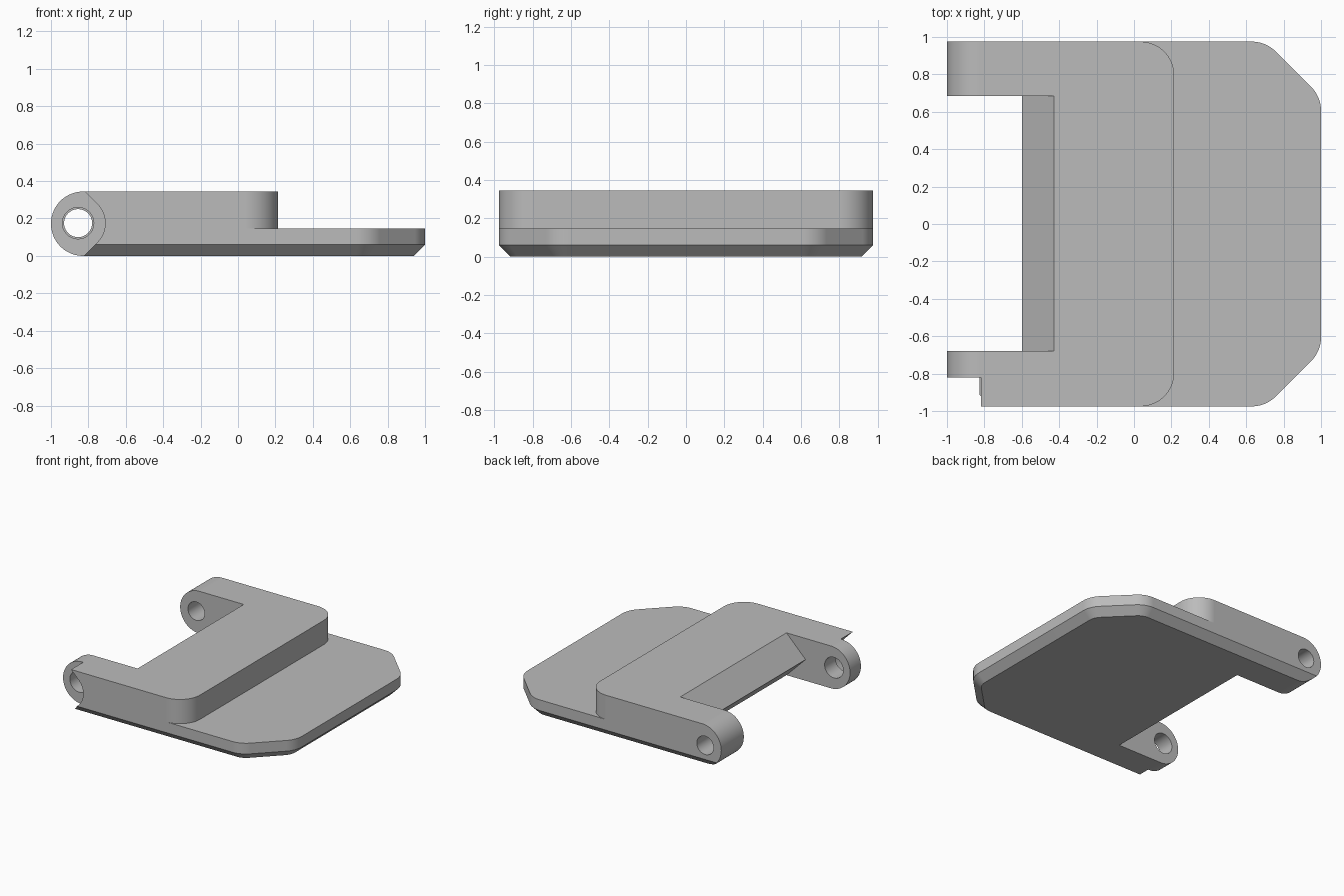
import bpy, bmesh, math
from mathutils import Vector, Matrix

if "Cube" in bpy.data.objects:
    bpy.data.objects.remove(bpy.data.objects["Cube"], do_unlink=True)

HALF_Y, HEIGHT, STEP_Z, CHAMFER = 0.975, 0.344, 0.147, 0.06
PIN_X, PIN_Z = -0.855, 0.175
LUG_R = HEIGHT / 2

grey = bpy.data.materials.new("light_grey")
grey.use_nodes = True
grey.diffuse_color = (0.5, 0.5, 0.5, 1)
grey.node_tree.nodes["Principled BSDF"].inputs["Base Color"].default_value = (0.5, 0.5, 0.5, 1)


def arc(cx, cy, r, start, end, n):
    angles = [math.radians(start + (end - start) * i / n) for i in range(n + 1)]
    return [(cx + r * math.cos(a), cy + r * math.sin(a)) for a in angles]


def fillet(points, r, n=10):
    """Round the corners of a counter-clockwise outline, except its first and last."""
    p = [Vector(q) for q in points]
    out = [p[0]]
    for a, b, c in zip(p, p[1:], p[2:]):
        u, v = (a - b).normalized(), (c - b).normalized()
        ang = u.angle(v)
        centre = b + (u + v).normalized() * (r / math.sin(ang / 2))
        start = b + u * (r / math.tan(ang / 2)) - centre
        out += [centre + Matrix.Rotation((math.pi - ang) * i / n, 2) @ start for i in range(n + 1)]
    return out + [p[-1]]


def loft(name, layers):
    """Closed solid through rings of 3D points."""
    bm = bmesh.new()
    rings = [[bm.verts.new(p) for p in ring] for ring in layers]
    for low, high in zip(rings, rings[1:]):
        for i in range(len(low)):
            j = (i + 1) % len(low)
            bm.faces.new((low[i], low[j], high[j], high[i]))
    bm.faces.new(rings[0][::-1])
    bm.faces.new(rings[-1])
    bmesh.ops.recalc_face_normals(bm, faces=bm.faces)
    mesh = bpy.data.meshes.new(name)
    bm.to_mesh(mesh)
    bm.free()
    mesh.materials.append(grey)
    obj = bpy.data.objects.new(name, mesh)
    bpy.context.collection.objects.link(obj)
    return obj


def plan_layer(outline, z):
    return [(x, y, z) for x, y in outline]


def side_prism(name, profile, y0, y1):
    return loft(name, [[(x, y, z) for x, z in profile] for y in (y0, y1)])


def combine(target, tool, operation):
    mod = target.modifiers.new(operation.lower(), "BOOLEAN")
    mod.object, mod.operation, mod.solver = tool, operation, "EXACT"
    tool.hide_render = True
    bpy.context.view_layer.objects.active = target
    bpy.ops.object.modifier_apply(modifier=mod.name)
    bpy.data.objects.remove(tool, do_unlink=True)


def plate_outline(inset):
    y, x = HALF_Y - inset, 1 - inset
    k = inset * (math.sqrt(2) - 1)
    cx, cy = 0.705 - k, 0.68 - k
    return fillet([(-1.2, -y), (cx, -y), (x, -cy), (x, cy), (cx, y), (-1.2, y)], 0.18 - inset)


# Base plate with cut corners and a bevelled underside
body = loft("hinge_plate", [plan_layer(plate_outline(CHAMFER), 0),
                            plan_layer(plate_outline(0), CHAMFER),
                            plan_layer(plate_outline(0), STEP_Z)])

# Raised block with rounded corners
block = fillet([(-1.2, -HALF_Y), (0.215, -HALF_Y), (0.215, HALF_Y), (-1.2, HALF_Y)], 0.18, 16)
combine(body, loft("raised_block", [plan_layer(block, z) for z in (0.1, HEIGHT)]), "UNION")

# Rounded hinge end
lug_x = LUG_R - 1
end = [(1.2, -0.1), (1.2, 0.5), (lug_x, 0.5)] + arc(lug_x, LUG_R, LUG_R, 90, 270, 40) + [(lug_x, -0.1)]
combine(body, side_prism("hinge_end", end, -1.2, 1.2), "INTERSECT")

# Slot between the lugs, with a ridged inner wall
slot = [(-1.3, -0.1), (-0.322, -0.1), (-0.6, 0.172), (-0.328, 0.444), (-1.3, 0.444)]
slot[1] = (-0.328, -0.1)
combine(body, side_prism("slot_cutter", slot, -0.68, 0.685), "DIFFERENCE")

# Relief around the front lug
relief = arc(PIN_X, PIN_Z, 0.145, -45, 45, 20)
(lx, lz), (hx, hz) = relief[0], relief[-1]
relief += [(hx - 0.4, hz + 0.4), (lx - 0.4, lz - 0.4)]
combine(body, side_prism("relief_cutter", relief, -1.2, -0.82), "DIFFERENCE")

# Pin holes, slightly wider in the front lug
for r, y0, y1 in ((0.084, -1.2, -0.3), (0.075, 0.3, 1.2)):
    hole = arc(PIN_X, PIN_Z, r, 0, 360, 40)[:-1]
    combine(body, side_prism("pin_hole_cutter", hole, y0, y1), "DIFFERENCE")

# Clean up the seams and shade
bm = bmesh.new()
bm.from_mesh(body.data)
bmesh.ops.remove_doubles(bm, verts=bm.verts, dist=0.0002)
bmesh.ops.dissolve_limit(bm, angle_limit=math.radians(0.5), verts=bm.verts, edges=bm.edges)
bm.to_mesh(body.data)
bm.free()
bpy.ops.object.select_all(action="DESELECT")
body.select_set(True)
bpy.context.view_layer.objects.active = body
bpy.ops.object.shade_smooth_by_angle(angle=math.radians(25))
normals = body.modifiers.new("even_normals", "WEIGHTED_NORMAL")
normals.keep_sharp = True
